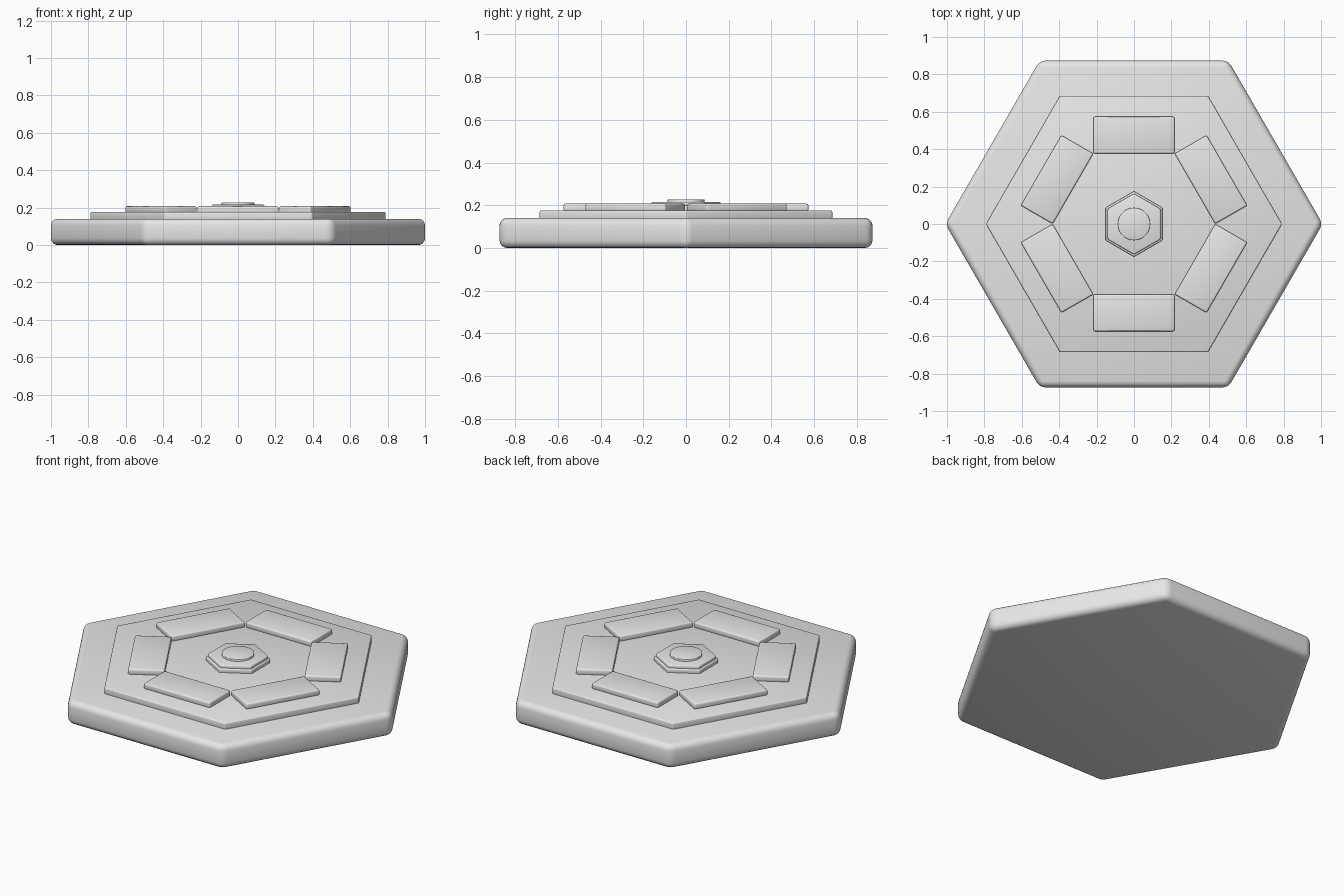
import bpy
import math

old = bpy.data.objects.get("Cube")
if old:
    bpy.data.objects.remove(old, do_unlink=True)

# One plain grey for every part
grey = bpy.data.materials.new("light_grey")
grey.use_nodes = True
grey.diffuse_color = (0.8, 0.8, 0.8, 1)
grey.node_tree.nodes["Principled BSDF"].inputs["Base Color"].default_value = (0.8, 0.8, 0.8, 1)


def finish(name, bevel, segments):
    """Name the active part, round its edges and shade it."""
    ob = bpy.context.object
    ob.name = name
    ob.data.materials.append(grey)
    bpy.ops.object.transform_apply(location=False, rotation=False, scale=True)
    mod = ob.modifiers.new("Rounded edges", "BEVEL")
    mod.width = bevel
    mod.segments = segments
    mod.limit_method = "ANGLE"
    bpy.ops.object.shade_smooth()
    return ob


def prism(name, sides, radius, z0, z1, turn, bevel, segments=3):
    """Upright prism between two heights; a corner points to +x at turn 0."""
    bpy.ops.mesh.primitive_cylinder_add(
        vertices=sides, radius=radius, depth=z1 - z0,
        location=(0, 0, (z0 + z1) / 2), rotation=(0, 0, math.radians(turn + 90)))
    return finish(name, bevel, segments)


# Stepped hexagonal body
prism("base_slab", 6, 1.009, 0, 0.14, 0, 0.035, 4)
prism("raised_tier", 6, 0.791, 0.13, 0.176, 0, 0.007)

# Ring of six rectangular pads
for i in range(6):
    angle = math.radians(30 + 60 * i)
    bpy.ops.mesh.primitive_cube_add(
        size=1, location=(0.475 * math.cos(angle), 0.475 * math.sin(angle), 0.189),
        rotation=(0, 0, angle))
    bpy.context.object.scale = (0.197, 0.434, 0.036)
    finish(f"pad_{i + 1}", 0.009, 3)

# Central hub with a round cap
prism("hub_lower", 6, 0.175, 0.17, 0.198, 30, 0.006)
prism("hub_upper", 6, 0.163, 0.19, 0.215, 30, 0.006)
prism("hub_cap", 48, 0.087, 0.205, 0.227, 0, 0.003, 2)
